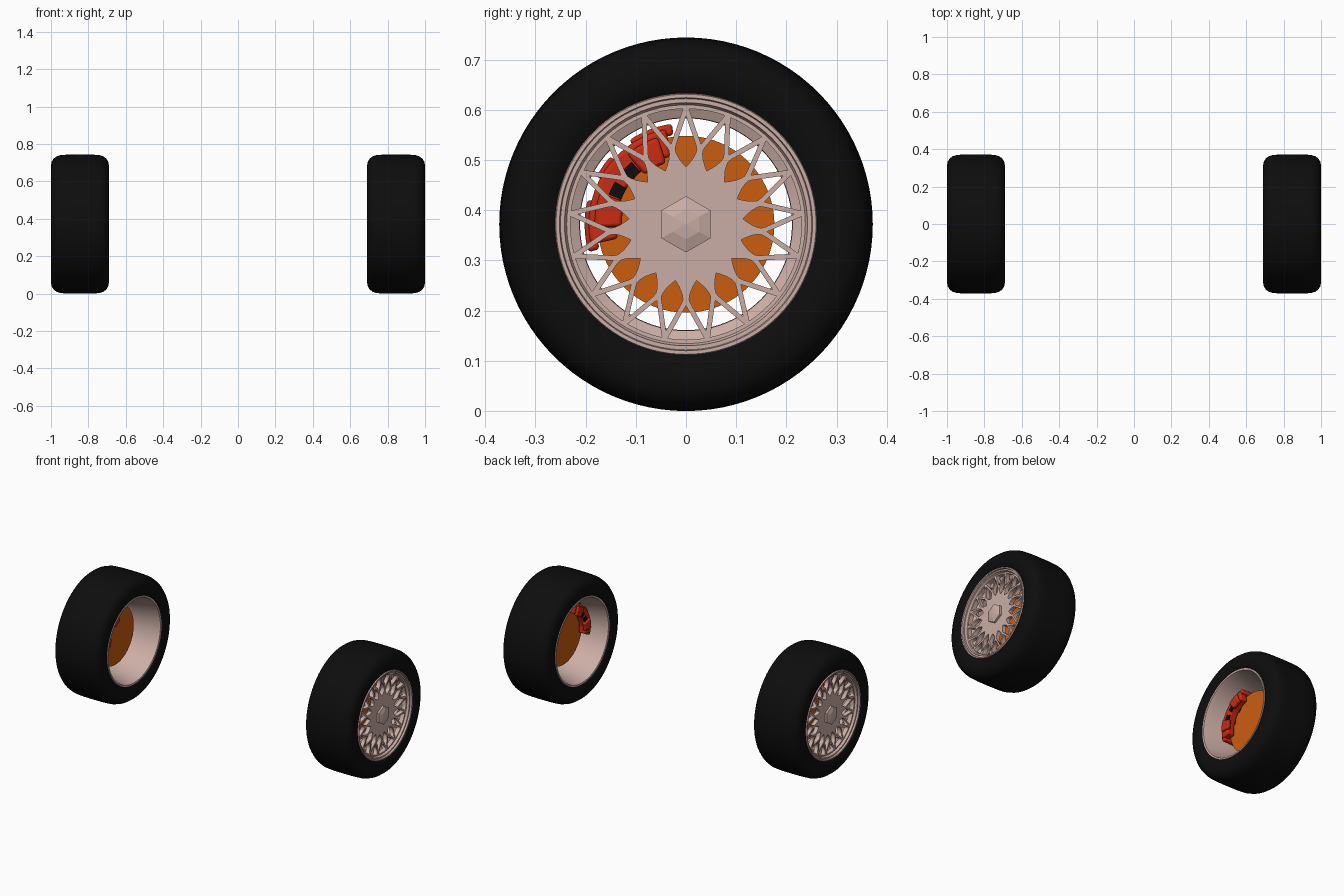
import bpy, bmesh
from math import sin, cos, tan, pi, radians, atan2, hypot
from mathutils import Matrix

if "Cube" in bpy.data.objects:
    bpy.data.objects.remove(bpy.data.objects["Cube"])

CZ = 0.372      # axle height, wheel radius
N = 17          # spoke pairs


def material(name, rgb):
    m = bpy.data.materials.new(name)
    m.diffuse_color = (*rgb, 1)
    m.use_nodes = True
    m.node_tree.nodes["Principled BSDF"].inputs["Base Color"].default_value = m.diffuse_color
    return m


METAL = material("pink_metal", (0.60, 0.42, 0.38))
RUBBER = material("rubber", (0.004, 0.004, 0.004))
ORANGE = material("orange_disc", (0.60, 0.11, 0.005))
RED = material("red_caliper", (0.60, 0.025, 0.006))


def pt(x, r, a):
    """Wheel polar coordinates: angle from up towards +y."""
    return (x, r * sin(a), CZ + r * cos(a))


def finish(ob, mat, smooth=None, bevel=0):
    ob.data.materials.clear()
    ob.data.materials.append(mat)
    bpy.ops.object.select_all(action='DESELECT')
    ob.select_set(True)
    bpy.context.view_layer.objects.active = ob
    if smooth:
        bpy.ops.object.shade_smooth_by_angle(angle=radians(smooth))
    if bevel:
        b = ob.modifiers.new("bevel", 'BEVEL')
        b.width, b.segments = bevel, 2
        b.limit_method, b.angle_limit = 'ANGLE', radians(40)
    # the second wheel mirrors the first
    ob.modifiers.new("mirror", 'MIRROR').use_mirror_merge = False
    return ob


def from_bmesh(name, bm):
    bmesh.ops.remove_doubles(bm, verts=bm.verts, dist=1e-5)
    bmesh.ops.recalc_face_normals(bm, faces=bm.faces)
    me = bpy.data.meshes.new(name)
    bm.to_mesh(me)
    bm.free()
    ob = bpy.data.objects.new(name, me)
    bpy.context.collection.objects.link(ob)
    return ob


def lathe(name, profile, mat, steps=96, closed=True, smooth=30):
    bm = bmesh.new()
    vs = [bm.verts.new(pt(x, r, 0)) for x, r in profile]
    es = [bm.edges.new(p) for p in zip(vs, vs[1:])]
    if closed:
        es.append(bm.edges.new((vs[-1], vs[0])))
    bmesh.ops.spin(bm, geom=vs + es, cent=(0, 0, CZ), axis=(1, 0, 0),
                   angle=2 * pi, steps=steps, use_duplicate=False)
    return finish(from_bmesh(name, bm), mat, smooth)


def arc_block(name, x0, x1, r0, r1, a0, a1, mat, bevel=0.004, steps=14):
    """Block bent around the axle, angles in degrees towards the front."""
    bm = bmesh.new()
    rings = []
    for i in range(steps + 1):
        a = -radians(a0 + (a1 - a0) * i / steps)
        rings.append([bm.verts.new(pt(x, r, a)) for x, r in
                      ((x0, r0), (x1, r0), (x1, r1), (x0, r1))])
    for p, q in zip(rings, rings[1:]):
        for k in range(4):
            j = (k + 1) % 4
            bm.faces.new((p[k], p[j], q[j], q[k]))
    bm.faces.new(rings[0])
    bm.faces.new(rings[-1])
    return finish(from_bmesh(name, bm), mat, 30, bevel)


# Tyre
half = [(0.705, 0.255), (0.696, 0.268), (0.691, 0.29), (0.69, 0.312), (0.694, 0.333),
        (0.704, 0.350), (0.720, 0.362), (0.742, 0.369), (0.78, 0.3715), (0.82, 0.372)]
lathe("tyre", half + [(1.69 - x, r) for x, r in reversed(half)], RUBBER, smooth=40)

# Rim with stepped outer lip and tapering barrel
lathe("rim", [(0.985, 0.262), (0.996, 0.259), (0.996, 0.252), (0.986, 0.250), (0.986, 0.242),
              (0.975, 0.240), (0.970, 0.236), (0.945, 0.233), (0.935, 0.212), (0.90, 0.211),
              (0.80, 0.226), (0.73, 0.243), (0.708, 0.247), (0.698, 0.250), (0.697, 0.259),
              (0.710, 0.262), (0.73, 0.253), (0.80, 0.236), (0.92, 0.222), (0.94, 0.245)], METAL)

# Spoke plate: round plate pierced by leaves and triangles
cu = bpy.data.curves.new("spokes", 'CURVE')
cu.dimensions, cu.fill_mode, cu.extrude = '2D', 'BOTH', 0.012


def outline(polar):
    s = cu.splines.new('POLY')
    s.points.add(len(polar) - 1)
    for p, (r, a) in zip(s.points, polar):
        p.co = (r * sin(a), r * cos(a), 0, 1)
    s.use_cyclic_u = True


def rw(r, w):
    return hypot(r, w), atan2(w, r)


outline([(0.238, 2 * pi * i / 102) for i in range(102)])
SLOPE, APEX, LEG, STEP = 0.337, 0.232, 0.0053, pi / N
side = [(0.122, 0.007), (0.132, 0.0145), (0.142, 0.0195), (0.149, 0.0215),
        (0.157, SLOPE * (APEX - 0.157) - LEG)]
leaf = [(0.114, 0)] + side + [(APEX - LEG / SLOPE, 0)] + [(r, -w) for r, w in reversed(side)]
gap_r = (SLOPE * APEX + LEG) / (tan(STEP) + SLOPE) / cos(STEP)
corner = rw(0.230, SLOPE * (APEX - 0.230) + LEG)
for i in range(N):
    base = 2 * STEP * i
    outline([(r, a + base) for r, a in (rw(*p) for p in leaf)])
    span = 2 * STEP - 2 * corner[1]
    outline([(gap_r, base + STEP)] +
            [(corner[0], base + corner[1] + span * k / 4) for k in range(5)])
tmp = bpy.data.objects.new("spoke_outline", cu)
bpy.context.collection.objects.link(tmp)
bpy.context.view_layer.update()
bm = bmesh.new()
bm.from_mesh(tmp.evaluated_get(bpy.context.evaluated_depsgraph_get()).to_mesh())
bpy.data.objects.remove(tmp)
# local x, y become world y, z
bm.transform(Matrix(((0, 0, 1, 0.960), (1, 0, 0, 0), (0, 1, 0, CZ), (0, 0, 0, 1))))
finish(from_bmesh("spoke_plate", bm), METAL)

# Hexagonal centre cap
lathe("centre_cap", [(0.955, 0), (0.955, 0.056), (0.984, 0.056), (0.992, 0.030), (0.995, 0)],
      METAL, steps=6, closed=False, smooth=None)

# Brake disc
lathe("brake_disc", [(0.826, 0), (0.826, 0.176), (0.846, 0.176), (0.846, 0)],
      ORANGE, closed=False)

# Brake caliper: two halves, bridges over the disc, piston housings and end lugs
for label, x0, x1, out in (("inner", 0.775, 0.820, -1), ("outer", 0.852, 0.895, 1)):
    arc_block(f"caliper_{label}_half", x0, x1, 0.138, 0.194, 12, 102, RED, 0.007)
    face = x1 if out > 0 else x0
    for n, (a0, a1) in enumerate(((18, 40), (70, 92))):
        arc_block(f"caliper_{label}_piston_housing_{n}", face - 0.012, face + 0.012,
                  0.128, 0.182, a0, a1, RED, 0.008, 8)
    for n, a in enumerate((46, 64)):
        arc_block(f"caliper_{label}_window_{n}", face - 0.004, face + 0.004,
                  0.138, 0.165, a - 5, a + 5, RUBBER, 0, 4)
for n, (a0, a1) in enumerate(((8, 34), (48, 62), (76, 106))):
    arc_block(f"caliper_bridge_{n}", 0.782, 0.888, 0.179, 0.202, a0, a1, RED, 0.006, 8)
for n, (a0, a1) in enumerate(((36, 46), (64, 74))):
    arc_block(f"brake_pad_{n}", 0.805, 0.866, 0.145, 0.192, a0, a1, RUBBER, 0, 4)
